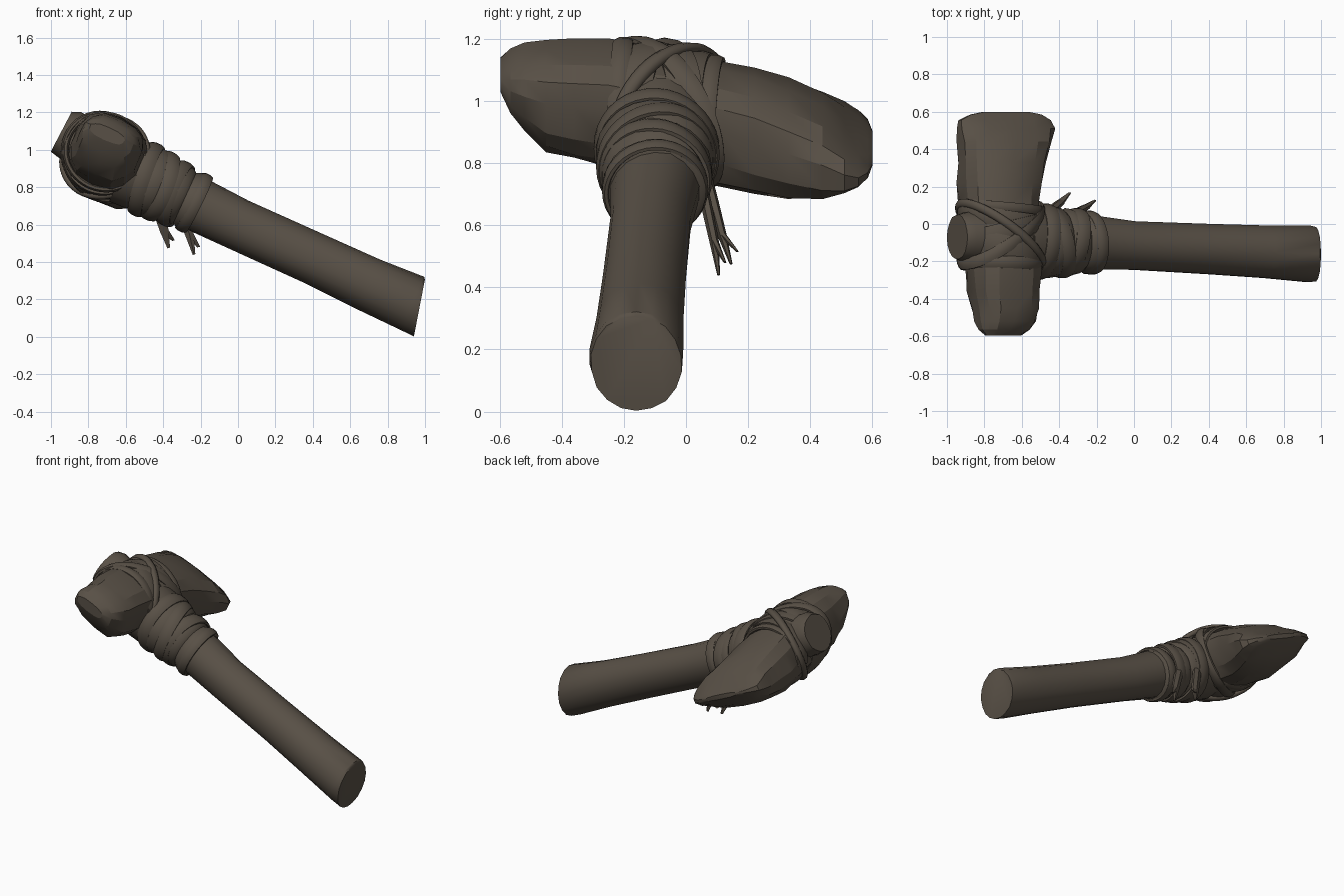
import bpy, bmesh, math, random
from mathutils import Vector as V

if "Cube" in bpy.data.objects:
    bpy.data.objects.remove(bpy.data.objects["Cube"])

random.seed(4)
U = V((-0.91, 0, 0.415))      # along the handle, towards the head
N = V((0.415, 0, 0.91))       # across the handle, upwards
Y = V((0, 1, 0))

mat = bpy.data.materials.new("dark brown")
mat.diffuse_color = (0.098, 0.08, 0.061, 1)
mat.use_nodes = True
mat.node_tree.nodes["Principled BSDF"].inputs["Base Color"].default_value = mat.diffuse_color


def make(name, rings, closed=False, angle=35):
    """Skin a list of point rings into one object."""
    bm = bmesh.new()
    vs = [[bm.verts.new(p) for p in r] for r in rings]
    n = len(vs[0])
    for i in range(len(vs) if closed else len(vs) - 1):
        a, b = vs[i], vs[(i + 1) % len(vs)]
        for j in range(n):
            k = (j + 1) % n
            bm.faces.new((a[j], a[k], b[k], b[j]))
    if not closed:
        bm.faces.new(vs[0])
        bm.faces.new(vs[-1])
    bmesh.ops.recalc_face_normals(bm, faces=bm.faces)
    me = bpy.data.meshes.new(name)
    bm.to_mesh(me)
    bm.free()
    me.materials.append(mat)
    ob = bpy.data.objects.new(name, me)
    bpy.context.collection.objects.link(ob)
    bpy.ops.object.select_all(action='DESELECT')
    ob.select_set(True)
    bpy.context.view_layer.objects.active = ob
    bpy.ops.object.shade_smooth_by_angle(angle=math.radians(angle))
    return ob


def oval(c, a, b, n, power=1.0, rough=0.0):
    """Ring around c with half axes a and b; power < 1 makes it boxier."""
    c, out = V(c), []
    for i in range(n):
        t = math.tau * (i + 0.5) / n
        x = math.copysign(abs(math.cos(t)) ** power, math.cos(t))
        y = math.copysign(abs(math.sin(t)) ** power, math.sin(t))
        out.append(c + (a * x + b * y) * (1 + random.uniform(-rough, rough)))
    return out


def strap(name, pts, outs, width, thick):
    """Closed flattened band; outs gives the outward direction per point."""
    rings, n = [], len(pts)
    for i in range(n):
        tan = (pts[(i + 1) % n] - pts[i - 1]).normalized()
        side = tan.cross(outs[i]).normalized()
        rings.append(oval(pts[i], side * width, side.cross(tan) * thick, 8))
    make(name, rings, closed=True, angle=60)


# Handle: gently bent tapered branch with blunt ends
handle = [((0.97, -0.16, 0.155), 0.147, V((0.03, 0, 0.155))),
          ((0.93, -0.16, 0.178), 0.152, N * 0.156),
          ((0.7, -0.15, 0.28), 0.142, N * 0.146),
          ((0.4, -0.135, 0.42), 0.135, N * 0.14),
          ((0.0, -0.115, 0.602), 0.133, N * 0.136),
          ((-0.2, -0.1, 0.70), 0.145, N * 0.145),
          ((-0.5, -0.09, 0.85), 0.15, N * 0.15),
          ((-0.75, -0.075, 0.985), 0.14, N * 0.14),
          ((-0.9, -0.07, 1.08), 0.135, V((0.06, 0, 0.12))),
          ((-0.945, -0.07, 1.097), 0.12, V((0.055, 0, 0.105)))]
make("handle", [oval(c, Y * r, b, 18, 1, 0.02) for c, r, b in handle], angle=40)

# Stone head: blunt poll at -y, blade flaring to an edge along the handle at +y
# (y, centre x, centre z, half length, half thickness)
stone = [(-0.597, -0.70, 1.085, 0.10, 0.035), (-0.565, -0.695, 1.065, 0.145, 0.085),
         (-0.52, -0.69, 1.045, 0.162, 0.125),
         (-0.45, -0.69, 1.015, 0.175, 0.165), (-0.36, -0.70, 1.005, 0.188, 0.182),
         (-0.25, -0.70, 0.995, 0.195, 0.192), (-0.05, -0.71, 0.96, 0.205, 0.195),
         (0.12, -0.72, 0.928, 0.215, 0.185), (0.22, -0.72, 0.905, 0.223, 0.182),
         (0.33, -0.705, 0.88, 0.242, 0.165), (0.44, -0.69, 0.86, 0.262, 0.135),
         (0.51, -0.685, 0.85, 0.275, 0.09), (0.555, -0.685, 0.845, 0.27, 0.05),
         (0.585, -0.685, 0.846, 0.21, 0.03), (0.6, -0.685, 0.848, 0.13, 0.015)]
make("stone_head", [oval((x, y, z), U * l, N * t, 14, 0.78, 0.035)
                    for y, x, z, l, t in stone], angle=22)


# Leather wrap on the neck: overlapping scalloped turns widening to the head
def axis(s):
    """Point on the handle axis by x position."""
    return V((s, -0.10 + 0.02 * (-0.2 - s), 0.70 - 0.485 * (s + 0.2)))


turns = [(-0.205, 0.148), (-0.215, 0.165), (-0.26, 0.168), (-0.285, 0.153), (-0.30, 0.168),
         (-0.36, 0.182), (-0.385, 0.168), (-0.40, 0.182), (-0.47, 0.196), (-0.50, 0.18),
         (-0.53, 0.192), (-0.61, 0.2)]
make("neck_wrap", [oval(axis(s), Y * r, N * r * 0.97, 24, 1, 0.01)
                   for s, r in turns], angle=50)


def neck_band(name, s, r, tilt_y, tilt_n, width, thick):
    pts, outs = [], []
    for i in range(36):
        t = math.tau * i / 36
        out = Y * math.cos(t) + N * math.sin(t)
        pts.append(axis(s) + out * r + U * (tilt_y * math.cos(t) + tilt_n * math.sin(t)))
        outs.append(out)
    strap(name, pts, outs, width, thick)


for i, band in enumerate([(-0.235, 0.158, 0.01, -0.005, 0.034, 0.014),
                          (-0.335, 0.168, -0.03, 0.01, 0.042, 0.015),
                          (-0.42, 0.18, 0.04, 0.01, 0.04, 0.015),
                          (-0.49, 0.188, -0.02, 0.02, 0.042, 0.016)]):
    neck_band(f"neck_band_{i + 1}", *band)


# Binding around the stone: flat hoops plus crossing straps
def head_band(name, y0, dy, dn, length, height, width, thick):
    pts, outs = [], []
    for i in range(44):
        t = math.tau * i / 44
        y = y0 + dy * math.cos(t) + dn * math.sin(t)
        out = U * math.cos(t) * length + N * math.sin(t) * height
        pts.append(V((-0.712, y, 0.95 - 0.18 * y)) + out)
        outs.append(out.normalized())
    strap(name, pts, outs, width, thick)


for i, band in enumerate([(-0.215, 0.01, 0.01, 0.212, 0.2, 0.035, 0.018),
                          (-0.13, 0.05, 0.0, 0.215, 0.206, 0.06, 0.016),
                          (-0.05, -0.05, 0.02, 0.217, 0.206, 0.06, 0.016),
                          (0.04, 0.03, -0.02, 0.222, 0.2, 0.05, 0.015),
                          (0.085, 0.02, 0.0, 0.224, 0.195, 0.03, 0.016),
                          (-0.06, 0.17, 0.02, 0.228, 0.224, 0.025, 0.018),
                          (-0.06, -0.15, -0.02, 0.222, 0.216, 0.035, 0.016)]):
    head_band(f"head_band_{i + 1}", *band)


# Loose strap ends hanging behind the neck, each split into two points
def tail(name, pts, radii):
    make(name, [oval(p, V((r, 0, 0.3 * r)), Y * r * 0.6, 6) for p, r in zip(pts, radii)])


for i, (p, q, e) in enumerate([((-0.46, 0.06, 0.78), (-0.395, 0.115, 0.57), (-0.37, 0.145, 0.475)),
                               ((-0.33, 0.05, 0.74), (-0.26, 0.09, 0.55), (-0.235, 0.105, 0.44))]):
    p, q, e = V(p), V(q), V(e)
    tail(f"strap_end_{i + 1}", [p, (p + q) / 2, q, e], [0.03, 0.03, 0.026, 0.008])
    tail(f"strap_split_{i + 1}", [(p + q) / 2, q, e + V((0.025, 0.02, 0.04))],
         [0.02, 0.024, 0.008])
